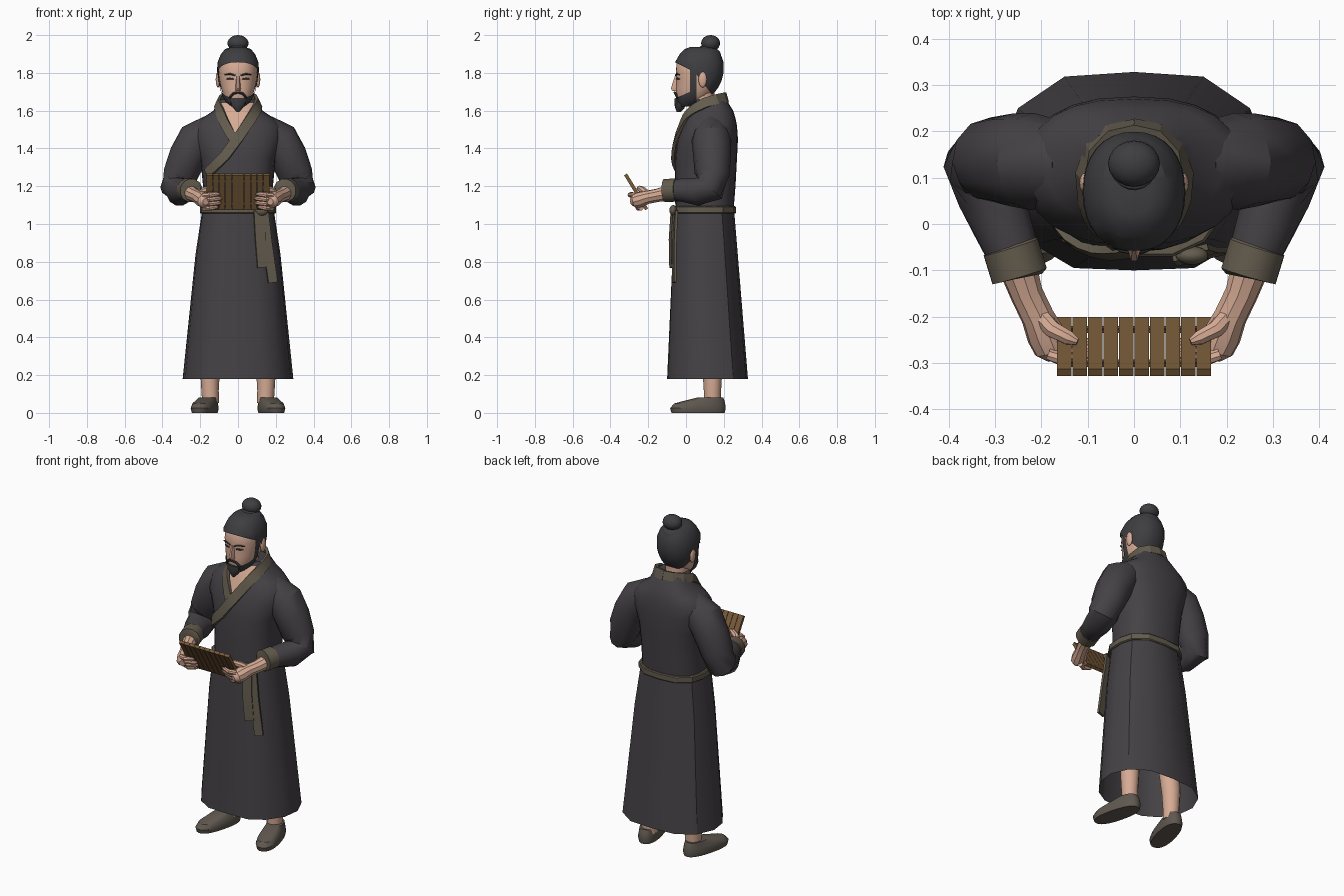
import bpy, bmesh, math
from mathutils import Vector, Matrix

if "Cube" in bpy.data.objects:
    bpy.data.objects.remove(bpy.data.objects["Cube"])


def material(name, rgb):
    m = bpy.data.materials.new(name)
    m.diffuse_color = (*rgb, 1)
    m.use_nodes = True
    m.node_tree.nodes["Principled BSDF"].inputs["Base Color"].default_value = m.diffuse_color
    return m


ROBE = material("charcoal_cloth", (0.060, 0.054, 0.060))
TRIM = material("olive_trim", (0.125, 0.105, 0.075))
SKIN = material("skin", (0.68, 0.41, 0.30))
HAIR = material("black_hair", (0.048, 0.047, 0.052))
SHOE = material("shoe_cloth", (0.115, 0.098, 0.080))
WOOD = material("bamboo", (0.19, 0.105, 0.042))


def finish(name, bm, mat, mirror=False):
    bmesh.ops.recalc_face_normals(bm, faces=bm.faces)
    me = bpy.data.meshes.new(name)
    bm.to_mesh(me)
    bm.free()
    me.materials.append(mat)
    ob = bpy.data.objects.new(name, me)
    bpy.context.collection.objects.link(ob)
    if mirror:
        ob.modifiers.new("mirror", "MIRROR").use_mirror_merge = False
    return ob


def loft_into(bm, rings, start=True, end=True):
    rows = [[bm.verts.new(p) for p in r] for r in rings]
    n = len(rows[0])
    for a, b in zip(rows, rows[1:]):
        for i in range(n):
            j = (i + 1) % n
            bm.faces.new((a[i], a[j], b[j], b[i]))
    if start:
        bm.faces.new(rows[0])
    if end:
        bm.faces.new(rows[-1])


def loft(name, rings, mat, mirror=False, start=True, end=True):
    bm = bmesh.new()
    loft_into(bm, rings, start, end)
    return finish(name, bm, mat, mirror)


def oval(z, hx, yf, yb, n=24, p=2.4):
    """Superellipse ring at height z."""
    pts = []
    for i in range(n):
        a = 2 * math.pi * i / n
        c, s = math.cos(a), math.sin(a)
        f = lambda v: math.copysign(abs(v) ** (2 / p), v)
        pts.append((hx * f(c), (yf + yb) / 2 + (yb - yf) / 2 * f(s), z))
    return pts


def tube_into(bm, path, n=10):
    """Round tube along (x, y, z, radius) points."""
    P = [Vector(q[:3]) for q in path]
    rings = []
    for i, q in enumerate(path):
        t = (P[min(i + 1, len(P) - 1)] - P[max(i - 1, 0)]).normalized()
        u = t.cross(Vector((1, 0, 1))).normalized()
        v = t.cross(u)
        rings.append([P[i] + q[3] * (u * math.cos(k * 2 * math.pi / n) + v * math.sin(k * 2 * math.pi / n))
                      for k in range(n)])
    loft_into(bm, rings)


def tubes(name, paths, mat, mirror=False, n=10):
    bm = bmesh.new()
    for p in paths:
        tube_into(bm, p, n)
    return finish(name, bm, mat, mirror)


def ribbon(name, path, width, thick, mat, normal):
    """Flat band along a path, lying against the body."""
    P = [Vector(p) for p in path]
    rings = []
    for i, p in enumerate(P):
        t = (P[min(i + 1, len(P) - 1)] - P[max(i - 1, 0)]).normalized()
        n = normal(p)
        w = t.cross(n).normalized() * width / 2
        rings.append([p + w + n * thick, p - w + n * thick, p - w - n * thick, p + w - n * thick])
    return loft(name, rings, mat)


def ball(name, c, s, mat, mirror=False):
    bm = bmesh.new()
    bmesh.ops.create_uvsphere(bm, u_segments=20, v_segments=12, radius=1,
                              matrix=Matrix.Translation(c) @ Matrix.Diagonal((*s, 1)))
    return finish(name, bm, mat, mirror)


# Torso of the robe
TORSO = [(1.05, .185, -.055, .25), (1.2, .185, -.06, .262), (1.35, .20, -.058, .27), (1.45, .235, -.045, .275),
         (1.52, .23, -.015, .27), (1.56, .19, 0, .262), (1.60, .13, .02, .25), (1.66, .10, .05, .212)]
loft("robe_torso", [oval(*t) for t in TORSO], ROBE)


def front(x, z):
    """Depth of the torso's front surface."""
    for a, b in zip(TORSO, TORSO[1:]):
        if z <= b[0] or b is TORSO[-1]:
            k = min(1, (z - a[0]) / (b[0] - a[0]))
            hx, yf, yb = (a[i] + (b[i] - a[i]) * k for i in (1, 2, 3))
            return (yf + yb) / 2 - (yb - yf) / 2 * (1 - min(1, abs(x / hx)) ** 2.4) ** (1 / 2.4)


# Skirt: flared polygon, open at the hem
def outline(half, z, k=1):
    pts = half + [(-x, y) for x, y in half[-2:0:-1]]
    return [(x * k, .1 + (y - .1) * k, z) for x, y in pts]


TOP = [(0, -.06), (.08, -.06), (.145, -.03), (.185, .03), (.19, .12), (.17, .19), (.10, .245), (0, .255)]
HEM = [(0, -.10), (.13, -.095), (.215, -.045), (.28, .05), (.293, .15), (.25, .25), (.15, .318), (0, .328)]
MID = [(a[0] * .74 + b[0] * .26 + .008 * (a[0] > .14), a[1] * .74 + b[1] * .26) for a, b in zip(TOP, HEM)]
loft("robe_skirt", [outline(HEM, .18), outline(MID, .84), outline(TOP, 1.07)], ROBE, start=False)
loft("belt", [outline(TOP, 1.055, 1.03), outline(TOP, 1.06, 1.06), outline(TOP, 1.09, 1.06),
              outline(TOP, 1.095, 1.03)], TRIM)

# Sash knot and hanging ends
facing = lambda p: Vector((.25, -1, 0)).normalized()
ribbon("sash_short_end", [(.11, -.068, 1.07), (.118, -.078, .92), (.13, -.075, .77)], .055, .007, TRIM, facing)
ribbon("sash_long_end", [(.135, -.055, 1.07), (.155, -.062, .9), (.185, -.062, .69)], .05, .007, TRIM, facing)
ball("sash_knot", (.125, -.068, 1.072), (.035, .02, .028), TRIM)

# Bare chest in the neck opening
bm = bmesh.new()
rows = []
for i in range(7):
    z, w = 1.64 - i * .03, .09 * (1 - i / 6.5)
    rows.append([bm.verts.new((w * j / 4, front(w * j / 4, z) - .004, z)) for j in range(-4, 5)])
for a, b in zip(rows, rows[1:]):
    for j in range(8):
        bm.faces.new((a[j], a[j + 1], b[j + 1], b[j]))
finish("chest", bm, SKIN)

# Crossed collar: the back loop runs into the two front bands
around = lambda p: Vector((p.x * .6, p.y - .1, .03)).normalized()


def band(keys):
    pts = []
    for a, b in zip(keys, keys[1:]):
        for k in (0, 1 / 3, 2 / 3):
            x, z = a[0] + (b[0] - a[0]) * k, a[1] + (b[1] - a[1]) * k
            pts.append((x, front(x, z) - .006, z))
    x, z = keys[-1]
    return pts + [(x, front(x, z) - .006, z)]


loop = [(0, .212, 1.668), (.055, .20, 1.667), (.095, .16, 1.658), (.11, .10, 1.64)]
ribbon("collar_under", [(-x, y, z) for x, y, z in loop] + band([(-.1, 1.605), (-.075, 1.54), (-.04, 1.475), (.0, 1.42)]),
       .05, .008, TRIM, around)
ribbon("collar_over", loop + [(x, y - .005, z) for x, y, z in
       band([(.1, 1.61), (.07, 1.56), (.01, 1.47), (-.07, 1.36), (-.165, 1.265)])], .055, .009, TRIM, around)

# Sleeves and cuffs
tubes("sleeve", [[(.13, .13, 1.50, .085), (.22, .135, 1.44, .105), (.265, .138, 1.36, .10), (.305, .138, 1.26, .092),
                  (.325, .125, 1.19, .086), (.308, .06, 1.17, .075), (.285, 0, 1.178, .066),
                  (.262, -.06, 1.18, .058)]], ROBE, True, 12)
tubes("cuff", [[(.268, -.045, 1.18, .055), (.266, -.05, 1.18, .063), (.247, -.112, 1.177, .063),
                (.246, -.117, 1.177, .05)]], TRIM, True, 12)

# Hands: forearm with palm, four fingers, thumb
tubes("forearm_and_palm", [[(.252, -.09, 1.165, .042), (.232, -.15, 1.152, .036), (.208, -.2, 1.142, .036),
                            (.19, -.24, 1.13, .042), (.178, -.27, 1.122, .038), (.17, -.29, 1.118, .018)]], SKIN, True)
fingers = []
for i, tip in enumerate((.105, .09, .085, .095)):
    z = 1.085 + i * .023
    y = -.205 - (z - 1.075) * .605 - .032
    fingers.append([(.185, y + .005, z, .014), (.15, y - .01, z, .0145), (tip + .015, y, z + .003, .012),
                    (tip, y + .004, z + .004, .006)])
tubes("fingers", fingers, SKIN, True, 8)
tubes("thumb", [[(.20, -.20, 1.155, .02), (.175, -.228, 1.178, .019), (.14, -.246, 1.188, .016),
                 (.122, -.254, 1.19, .008)]], SKIN, True, 8)

# Slatted tablet
bm = bmesh.new()
tilt = Matrix.Translation((0, -.264, 1.17)) @ Matrix.Rotation(.545, 4, 'X')
for i in range(10):
    bmesh.ops.create_cube(bm, size=1, matrix=tilt @ Matrix.Translation(((i - 4.5) * .0334, 0, 0))
                          @ Matrix.Diagonal((.0315, .018, .216, 1)))
for z in (-.07, .07):
    bmesh.ops.create_cube(bm, size=1, matrix=tilt @ Matrix.Translation((0, 0, z)) @ Matrix.Diagonal((.33, .012, .01, 1)))
finish("slat_tablet", bm, WOOD)

# Legs and shoes
tubes("leg", [[(.145, .14, .05, .044), (.148, .14, .12, .046), (.148, .14, .22, .052), (.13, .12, .6, .07)]], SKIN, True, 12)
turn = Matrix.Translation((.176, .064, 0)) @ Matrix.Rotation(.25, 4, 'Z')
loft("shoe", [[turn @ Vector(p) for p in oval(*r)] for r in
              [(0, .056, -.145, .145), (.025, .062, -.152, .15), (.05, .056, -.13, .147), (.065, .05, -.07, .143),
               (.082, .044, .0, .135)]], SHOE, True)

# Head and neck
HEAD = [(1.622, .03, -.03, .03), (1.645, .058, -.045, .08), (1.68, .078, -.052, .13), (1.72, .09, -.053, .16),
        (1.76, .098, -.05, .18), (1.80, .102, -.054, .19), (1.85, .10, -.05, .19), (1.89, .082, -.025, .175),
        (1.915, .06, .0, .155), (1.925, .03, .03, .12)]
loft("head", [oval(*r, 32, 2.2) for r in HEAD], SKIN)
tubes("neck", [[(0, .085, 1.52, .075), (0, .085, 1.62, .066), (0, .085, 1.72, .066)]], SKIN, False, 16)


def shell(name, grow, planes, drop):
    """Enlarged skin of the head, cut along planes, with unwanted faces removed."""
    bm = bmesh.new()
    rings = [oval(z + grow * max(0, (z - 1.8) / .1), hx + grow, yf - grow, yb + grow, 32, 2.2) for z, hx, yf, yb in HEAD]
    loft_into(bm, rings)
    for (y, z), (dy, dz) in planes:
        bmesh.ops.bisect_plane(bm, geom=bm.verts[:] + bm.edges[:] + bm.faces[:],
                               plane_co=(0, y, z), plane_no=(0, -dz, dy))
    gone = [f for f in bm.faces if drop(*f.calc_center_median()[1:])]
    bmesh.ops.delete(bm, geom=gone, context='FACES')
    return finish(name, bm, HAIR)


below_brow = lambda y, z: z < 1.855 - (y + .055) * .5
before_nape = lambda y, z: z < 1.80 - (y - .05) * 1.3
shell("hair", .009, [((-.055, 1.855), (1, -.5)), ((.05, 1.80), (1, -1.3))],
      lambda y, z: below_brow(y, z) and before_nape(y, z))
beard_top = lambda y: 1.668 + (y + .05) * .45
shell("beard", .006, [((-.05, 1.668), (1, .45)), ((.022, 0), (0, 1)), ((.055, 0), (0, 1)), ((0, 1.82), (1, 0))],
      lambda y, z: z > 1.82 or y > .055 or (z > beard_top(y) and y < .022))
loft("goatee", [oval(1.665, .042, -.062, .0, 12), oval(1.635, .04, -.062, .0, 12), oval(1.61, .022, -.056, -.01, 12),
                oval(1.592, .006, -.048, -.03, 12)], HAIR)
tubes("moustache", [[(.002, -.06, 1.697, .006), (.025, -.055, 1.69, .007), (.045, -.046, 1.668, .006)]], HAIR, True, 8)
tubes("eyebrow", [[(.015, -.055, 1.787, .004), (.045, -.048, 1.795, .005), (.07, -.034, 1.79, .003)]], HAIR, True, 6)
tubes("eye", [[(.022, -.05, 1.768, .003), (.042, -.046, 1.77, .005), (.06, -.035, 1.768, .003)]], HAIR, True, 6)
loft("nose", [[(-.009, -.045, 1.785), (.009, -.045, 1.785), (.004, -.058, 1.785), (-.004, -.058, 1.785)],
              [(-.017, -.045, 1.715), (.017, -.045, 1.715), (.006, -.08, 1.718), (-.006, -.08, 1.718)],
              [(-.014, -.045, 1.703), (.014, -.045, 1.703), (.005, -.072, 1.705), (-.005, -.072, 1.705)]], SKIN)
ball("ear", (.106, .088, 1.765), (.012, .022, .042), SKIN, True)

# Topknot with wrapped base
ball("topknot", (0, .13, 1.957), (.056, .05, .043), HAIR)
tubes("topknot_base", [[(0, .122, 1.895, .065), (0, .124, 1.915, .06), (0, .127, 1.928, .052),
                        (0, .129, 1.935, .04)]], HAIR, False, 20)

# Shading
for ob in bpy.context.collection.objects:
    ob.select_set(True)
    bpy.context.view_layer.objects.active = ob
bpy.ops.object.shade_smooth_by_angle(angle=math.radians(32))
